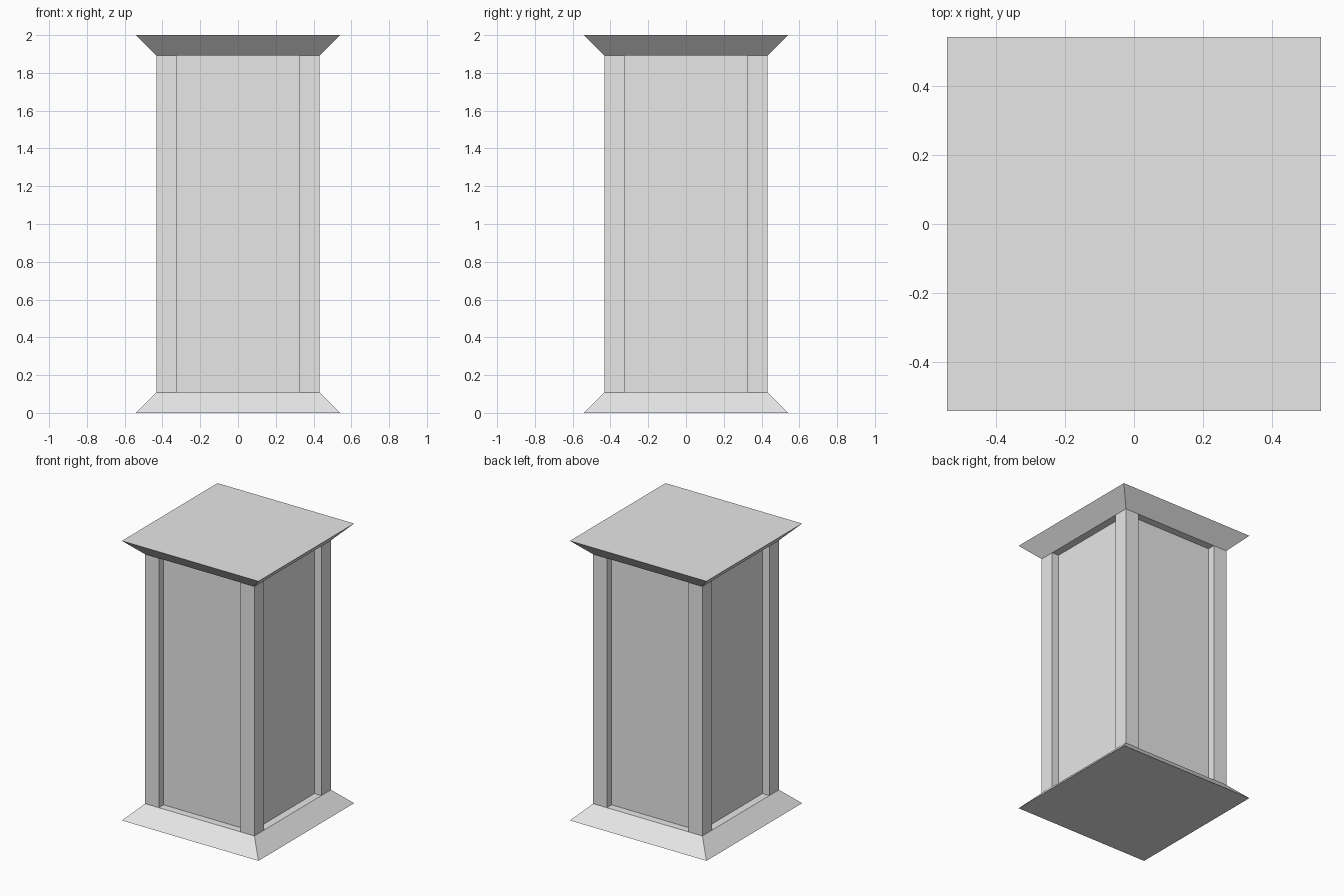
import bpy
import bmesh

cube = bpy.data.objects.get("Cube")
if cube:
    bpy.data.objects.remove(cube, do_unlink=True)

U = 2 / 37               # module: the pillar is 37 modules tall
FLARE, SHAFT, INNER = 10 * U, 8 * U, 6 * U
LOW, HIGH, TOP = 2 * U, 35 * U, 2.0

GREY = (0.8, 0.8, 0.8, 1)
stone = bpy.data.materials.new("plain grey")
stone.use_nodes = True
stone.diffuse_color = GREY
stone.node_tree.nodes["Principled BSDF"].inputs["Base Color"].default_value = GREY


def square_loft(name, rings, centre=(0, 0)):
    """Closed square solid through (half width, height) rings."""
    bm = bmesh.new()
    cx, cy = centre
    loops = [[bm.verts.new((cx + sx * h, cy + sy * h, z))
              for sx, sy in ((-1, -1), (1, -1), (1, 1), (-1, 1))]
             for h, z in rings]
    for a, b in zip(loops, loops[1:]):
        for i in range(4):
            j = (i + 1) % 4
            bm.faces.new((a[i], a[j], b[j], b[i]))
    bm.faces.new(loops[0][::-1])
    bm.faces.new(loops[-1])
    mesh = bpy.data.meshes.new(name)
    bm.to_mesh(mesh)
    bm.free()
    mesh.materials.append(stone)
    obj = bpy.data.objects.new(name, mesh)
    bpy.context.collection.objects.link(obj)
    return obj


# Flared foot and cap
square_loft("base", [(FLARE, 0), (SHAFT, LOW)])
square_loft("cap", [(SHAFT, HIGH), (FLARE, TOP)])

# Recessed panels on all four sides
square_loft("panel_core", [(7 * U, LOW), (7 * U, HIGH)])

# Corner posts standing proud of the panels
mid = (SHAFT + INNER) / 2
for side, sx in (("right", -1), ("left", 1)):
    for end, sy in (("front", -1), ("back", 1)):
        square_loft(f"{end}_{side}_post", [(U, LOW), (U, HIGH)], (sx * mid, sy * mid))
